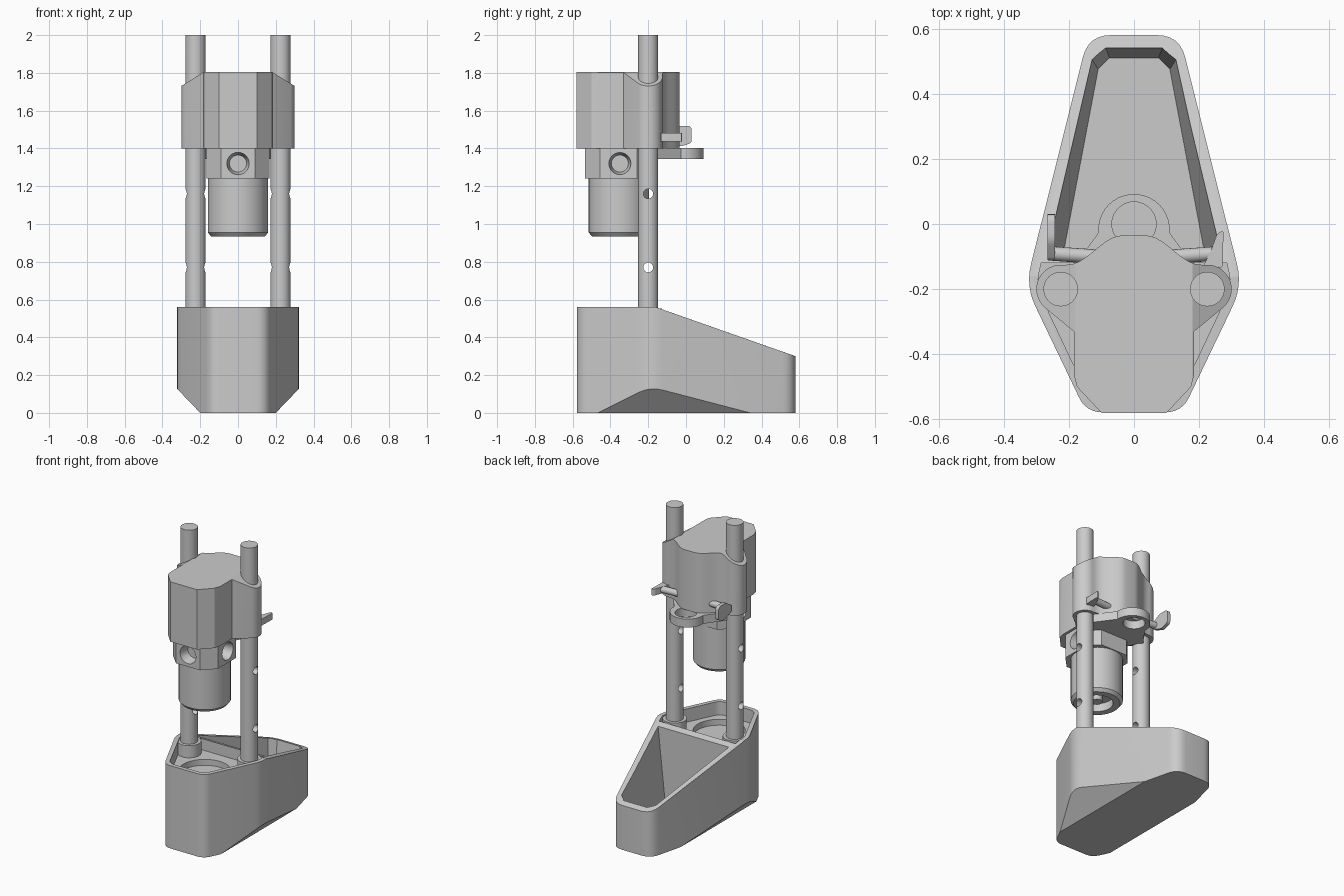
import bpy, bmesh
from math import sin, cos, pi, radians
from mathutils import Vector, Matrix

if "Cube" in bpy.data.objects:
    bpy.data.objects.remove(bpy.data.objects["Cube"])

ROD_X, ROD_Y = 0.225, -0.2


def add(name, bm):
    bmesh.ops.recalc_face_normals(bm, faces=bm.faces)
    me = bpy.data.meshes.new(name)
    bm.to_mesh(me)
    bm.free()
    ob = bpy.data.objects.new(name, me)
    bpy.context.collection.objects.link(ob)
    return ob


def soften(pts, seg=6):
    """Round each (x, y, t) corner, t = trim length along the edges."""
    out = []
    for i, (x, y, t) in enumerate(pts):
        c = Vector((x, y))
        if t == 0:
            out.append((x, y))
            continue
        a = c + (Vector(pts[i - 1][:2]) - c).normalized() * t
        b = c + (Vector(pts[(i + 1) % len(pts)][:2]) - c).normalized() * t
        for k in range(seg + 1):
            s = k / seg
            out.append(tuple(a * (1 - s) ** 2 + c * 2 * s * (1 - s) + b * s * s))
    return out


def mirror(half):
    return half + [(-p[0],) + tuple(p[1:]) for p in reversed(half)]


def prism(name, lower, z0, z1, upper=None, planes=(), mat=None):
    """Extruded or tapered outline, trimmed by (point, outward normal) planes."""
    bm = bmesh.new()
    lo = [bm.verts.new((x, y, z0)) for x, y in lower]
    hi = [bm.verts.new((x, y, z1)) for x, y in (upper or lower)]
    bm.faces.new(lo)
    bm.faces.new(hi)
    n = len(lo)
    for i in range(n):
        j = (i + 1) % n
        bm.faces.new((lo[i], lo[j], hi[j], hi[i]))
    for co, no in planes:
        res = bmesh.ops.bisect_plane(bm, geom=bm.verts[:] + bm.edges[:] + bm.faces[:],
                                     plane_co=co, plane_no=no, clear_outer=True)
        edges = [e for e in res['geom_cut'] if isinstance(e, bmesh.types.BMEdge)]
        bmesh.ops.contextual_create(bm, geom=edges)
    if mat:
        bm.transform(mat)
    return add(name, bm)


def cyl(name, p, q, r, r2=None, n=32):
    p, q = Vector(p), Vector(q)
    d = q - p
    m = Matrix.Translation((p + q) / 2) @ d.to_track_quat('Z', 'Y').to_matrix().to_4x4()
    bm = bmesh.new()
    bmesh.ops.create_cone(bm, cap_ends=True, segments=n, radius1=r,
                          radius2=r if r2 is None else r2, depth=d.length, matrix=m)
    return add(name, bm)


def cut(ob, *tools):
    bpy.context.view_layer.objects.active = ob
    for t in tools:
        mod = ob.modifiers.new('cut', 'BOOLEAN')
        mod.operation, mod.solver, mod.object = 'DIFFERENCE', 'EXACT', t
        bpy.ops.object.modifier_apply(modifier=mod.name)
        bpy.data.objects.remove(t)


# Base tray: sloped rim at the back, bevelled underside at the sides
outline = soften(mirror([(0.147, -0.578, 0.05), (0.333, -0.19, 0.07), (0.14, 0.58, 0.07)]))
base = prism('base_tray', outline, 0, 0.56, planes=[
    ((0, -0.16, 0.56), (0, 0.26, 0.74)),
    ((0.2, 0, 0), (1.04, 0, -1)), ((-0.2, 0, 0), (-1.04, 0, -1))])
front = soften(mirror([(0.13, -0.55, 0.04), (0.3, -0.19, 0.04), (0.285, -0.12, 0)]))
back_lo = mirror([(0.215, -0.08), (0.11, 0.475), (0.075, 0.51)])
back_hi = mirror([(0.272, -0.08), (0.148, 0.535), (0.1, 0.575)])
cut(base, prism('front_pocket', front, 0.47, 0.7),
    prism('back_pocket', back_lo, 0.06, 0.6, back_hi),
    cyl('cup_recess', (0, -0.355, 0.43), (0, -0.355, 0.5), 0.16, n=48))

# Rods with cross holes, standing in sleeves
for side, s in (('left', -1), ('right', 1)):
    x = s * ROD_X
    rod = cyl(side + '_rod', (x, ROD_Y, 0.45), (x, ROD_Y, 2), 0.053)
    cut(rod, *[cyl('pin_hole', (x - 0.1, ROD_Y, z), (x + 0.1, ROD_Y, z), 0.026, n=16)
               for z in (0.77, 1.16)])
    cyl(side + '_rod_sleeve', (x, ROD_Y, 0.45), (x, ROD_Y, 0.552), 0.074)

# Head housing: faceted front, rounded rod clamps, S-curved back
half = [(0.1, -0.58), (0.175, -0.5), (0.185, -0.46), (0.185, -0.33)]
half += [(ROD_X + 0.075 * cos(radians(a)), ROD_Y + 0.075 * sin(radians(a)))
         for a in range(-45, 100, 12)]
for k in range(1, 11):
    t = k / 10
    half.append((0.205 - 0.17 * t, -0.125 + 0.09 * (1 - cos(pi * t)) / 2))
prism('head_housing', mirror(half), 1.4, 1.805, planes=[
    ((0.18, 0, 1.805), (0.62, 0, 1)), ((-0.18, 0, 1.805), (-0.62, 0, 1))])

# Collar with three conical recesses
collar = prism('collar', mirror([(0.09, -0.535), (0.168, -0.455), (0.168, -0.26), (0.1, -0.19)]),
               1.24, 1.41)
cut(collar, cyl('front_recess', (0, -0.56, 1.32), (0, -0.47, 1.32), 0.065, 0.045, 24),
    *[cyl('side_recess', (s * 0.19, -0.35, 1.32), (s * 0.1, -0.35, 1.32), 0.063, 0.045, 24)
      for s in (-1, 1)])

# Drive barrel with bevelled lower rim and socket
barrel = cyl('barrel', (0, -0.355, 0.955), (0, -0.355, 1.25), 0.16, n=48)
rim = cyl('barrel_rim', (0, -0.355, 0.935), (0, -0.355, 0.955), 0.143, 0.16, 48)
for ob in (barrel, rim):
    cut(ob, cyl('socket', (0, -0.355, 0.9), (0, -0.355, 0.99), 0.1))
cyl('drive_spigot', (0, -0.355, 0.945), (0, -0.355, 1.0), 0.035, n=16)

# Ring bracket behind the head
arm = [(0.15, -0.24), (0.2, -0.15)]
arm += [(0.11 * cos(radians(a)), -0.018 + 0.11 * sin(radians(a))) for a in range(-5, 90, 10)]
bracket = prism('ring_bracket', mirror(arm), 1.345, 1.402)
cut(bracket, cyl('ring_hole', (0, 0, 1.3), (0, 0, 1.45), 0.068))

# Clamp levers: flat wing on the right, upright paddle on the left
for side, s in (('left', -1), ('right', 1)):
    cyl(side + '_clamp_screw', (s * 0.12, -0.1, 1.46), (s * 0.262, -0.09, 1.46), 0.022, n=16)
wing = soften([(0.215, -0.125, 0), (0.272, -0.135, 0.01), (0.275, -0.018, 0.012),
               (0.255, -0.03, 0.01), (0.235, -0.085, 0.015)])
prism('right_clamp_wing', wing, 1.438, 1.482)
paddle = soften([(-0.11, 1.44, 0.01), (-0.03, 1.41, 0.015), (0.03, 1.43, 0.015),
                 (0.03, 1.52, 0.025), (-0.05, 1.52, 0.02), (-0.11, 1.48, 0.01)])
to_side = Matrix(((0, 0, 1, 0), (1, 0, 0, 0), (0, 1, 0, 0), (0, 0, 0, 1)))
prism('left_clamp_paddle', paddle, -0.265, -0.242, mat=to_side)

# Smooth curved walls, keep crisp edges
bpy.ops.object.select_all(action='SELECT')
bpy.ops.object.shade_smooth_by_angle(angle=radians(25))
